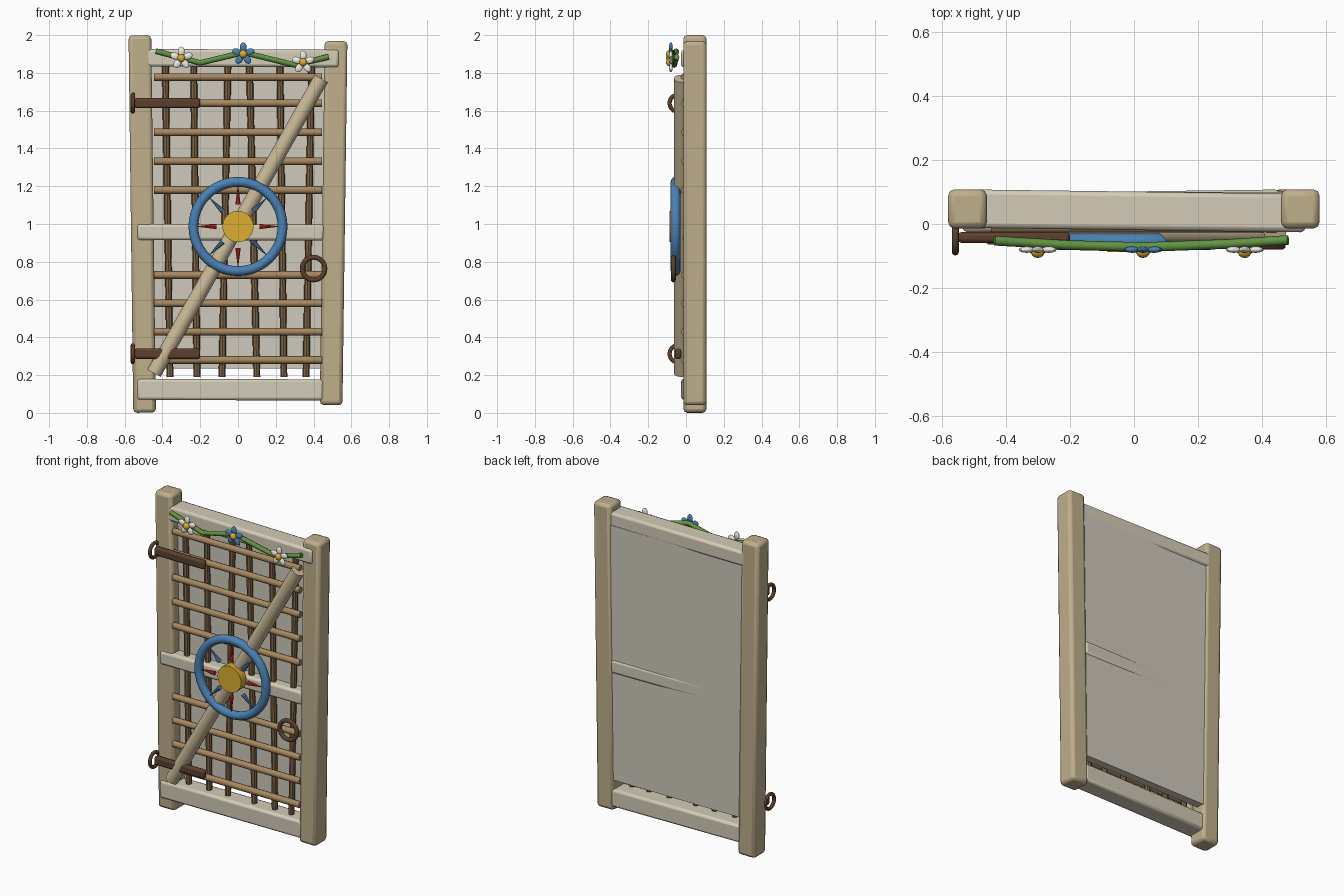
import bpy, math
from mathutils import Vector, Matrix

if "Cube" in bpy.data.objects:
    bpy.data.objects.remove(bpy.data.objects["Cube"])


def mat(name, rgb):
    m = bpy.data.materials.new(name)
    m.diffuse_color = [(c / 255) ** 2.2 for c in rgb] + [1]
    m.use_nodes = True
    m.node_tree.nodes["Principled BSDF"].inputs["Base Color"].default_value = m.diffuse_color
    return m


POST = mat("post_wood", (190, 173, 138))
RAIL = mat("pale_wood", (210, 202, 182))
PANEL = mat("panel_wood", (206, 200, 188))
BAR = mat("bar_wood", (165, 135, 96))
SLAT = mat("dark_bar_wood", (128, 102, 72))
BRACE = mat("brace_wood", (200, 183, 150))
IRON = mat("iron", (92, 66, 50))
BLUE = mat("blue_paint", (76, 128, 178))
GOLD = mat("gold_paint", (218, 172, 52))
RED = mat("red_paint", (205, 45, 38))
GREEN = mat("leaf_green", (98, 146, 68))
WHITE = mat("petal_white", (238, 236, 225))


def finish(name, m, smooth=True):
    o = bpy.context.object
    o.name = name
    o.data.materials.append(m)
    if smooth:
        bpy.ops.object.shade_smooth_by_angle(angle=math.radians(40))
    return o


def box(name, m, loc, size, rot=(0, 0, 0), bevel=0.015):
    bpy.ops.mesh.primitive_cube_add(size=1, location=loc, rotation=rot)
    o = bpy.context.object
    o.data.transform(Matrix.Diagonal((*size, 1)))
    if bevel:
        b = o.modifiers.new("bevel", 'BEVEL')
        b.width, b.segments = bevel, 2
    return finish(name, m)


def rod(name, m, a, b, r1, r2=None, sides=12):
    a, b = Vector(a), Vector(b)
    d = b - a
    bpy.ops.mesh.primitive_cone_add(
        vertices=sides, radius1=r1, radius2=r1 if r2 is None else r2, depth=d.length,
        location=(a + b) / 2, rotation=d.to_track_quat('Z', 'Y').to_euler())
    return finish(name, m)


def ring(name, m, loc, major, minor, rot, segs=40):
    bpy.ops.mesh.primitive_torus_add(location=loc, rotation=rot, major_radius=major,
                                     minor_radius=minor, major_segments=segs, minor_segments=12)
    return finish(name, m)


def ball(name, m, loc, scale, rot=(0, 0, 0)):
    bpy.ops.mesh.primitive_uv_sphere_add(segments=14, ring_count=8, radius=1,
                                         location=loc, rotation=rot, scale=scale)
    return finish(name, m)


# Leaning corner posts
box("left_post", POST, (-0.507, 0.047, 1.0), (0.12, 0.122, 1.998), (0, -0.0125, 0), 0.02)
box("right_post", POST, (0.506, 0.047, 1.005), (0.12, 0.122, 1.928), (0, 0.0135, 0), 0.02)

# Rails, each turned slightly
box("top_rail", RAIL, (0, 0.041, 1.878), (1.07, 0.12, 0.093), (0, 0.004, -0.013))
box("middle_rail", RAIL, (-0.04, 0.041, 0.956), (0.99, 0.12, 0.085), (0, 0.003, 0.013))
box("bottom_rail", RAIL, (-0.04, 0.041, 0.123), (0.99, 0.12, 0.112), (0, 0.003, 0.013))

# Backing panel
box("back_panel", PANEL, (0, 0.074, 1.04), (0.93, 0.05, 1.61), bevel=0)

# Lattice of round bars
for i, (top, bottom) in enumerate([(-0.385, -0.36), (-0.235, -0.217), (-0.053, -0.085),
                                   (0.06, 0.1), (0.222, 0.243), (0.39, 0.36)]):
    rod(f"upright_bar_{i}", SLAT, (bottom, 0.022, 0.19), (top, 0.022, 1.86), 0.018, sides=8)
for i, z in enumerate([0.28, 0.43, 0.58, 0.73, 1.18, 1.332, 1.485, 1.64, 1.778]):
    rod(f"cross_bar_{i}", BAR, (-0.445, -0.008, z), (0.445, -0.008, z), 0.02, sides=10)

# Diagonal brace
rod("diagonal_brace", BRACE, (-0.445, -0.025, 0.21), (0.44, -0.025, 1.77), 0.04, sides=14)

# Painted wheel with hub and pointers
WZ = 0.987
ring("wheel_rim", BLUE, (0, -0.055, WZ), 0.236, 0.026, (math.pi / 2, 0, 0), 48)
rod("wheel_hub", GOLD, (0, -0.035, WZ), (0, -0.087, WZ), 0.083, sides=20)
for i in range(8):
    a = i * math.pi / 4
    c, s = math.cos(a), math.sin(a)
    rod(f"wheel_pointer_{i}", BLUE if i % 2 else RED, (0.115 * c, -0.066, WZ + 0.115 * s),
        (0.21 * c, -0.066, WZ + 0.21 * s), 0.014, 0.002, 8)

# Hinges: strap and end ring
for side, z in (("lower", 0.313), ("upper", 1.64)):
    box(f"{side}_hinge_strap", IRON, (-0.375, -0.042, z), (0.35, 0.034, 0.054), bevel=0.012)
    ring(f"{side}_hinge_ring", IRON, (-0.557, -0.042, z), 0.045, 0.011, (0, math.pi / 2, 0), 24)

# Pull ring
ring("pull_ring", IRON, (0.4, -0.067, 0.764), 0.06, 0.013, (math.pi / 2, 0, 0), 32)

# Garland vine
curve = bpy.data.curves.new("garland_vine", 'CURVE')
curve.dimensions = '3D'
curve.bevel_depth, curve.bevel_resolution = 0.015, 2
curve.use_fill_caps = True
pts = [(-0.435, -0.052, 1.915), (-0.2, -0.066, 1.853), (0.03, -0.072, 1.908),
       (0.3, -0.062, 1.842), (0.48, -0.05, 1.885)]
sp = curve.splines.new('POLY')
sp.points.add(len(pts) - 1)
for p, co in zip(sp.points, pts):
    p.co = (*co, 1)
vine = bpy.data.objects.new("garland_vine", curve)
bpy.context.collection.objects.link(vine)
curve.materials.append(GREEN)

# Garland flowers
for n, (x, z, m) in enumerate([(-0.3, 1.878, WHITE), (0.028, 1.9, BLUE), (0.345, 1.856, WHITE)]):
    ball(f"flower_{n}_centre", GOLD, (x, -0.087, z), (0.021, 0.019, 0.021))
    for k in range(5):
        a = math.pi / 2 + k * math.tau / 5
        ball(f"flower_{n}_petal_{k}", m,
             (x + 0.036 * math.cos(a), -0.08, z + 0.036 * math.sin(a)),
             (0.026, 0.01, 0.018), (0, -a, 0))
